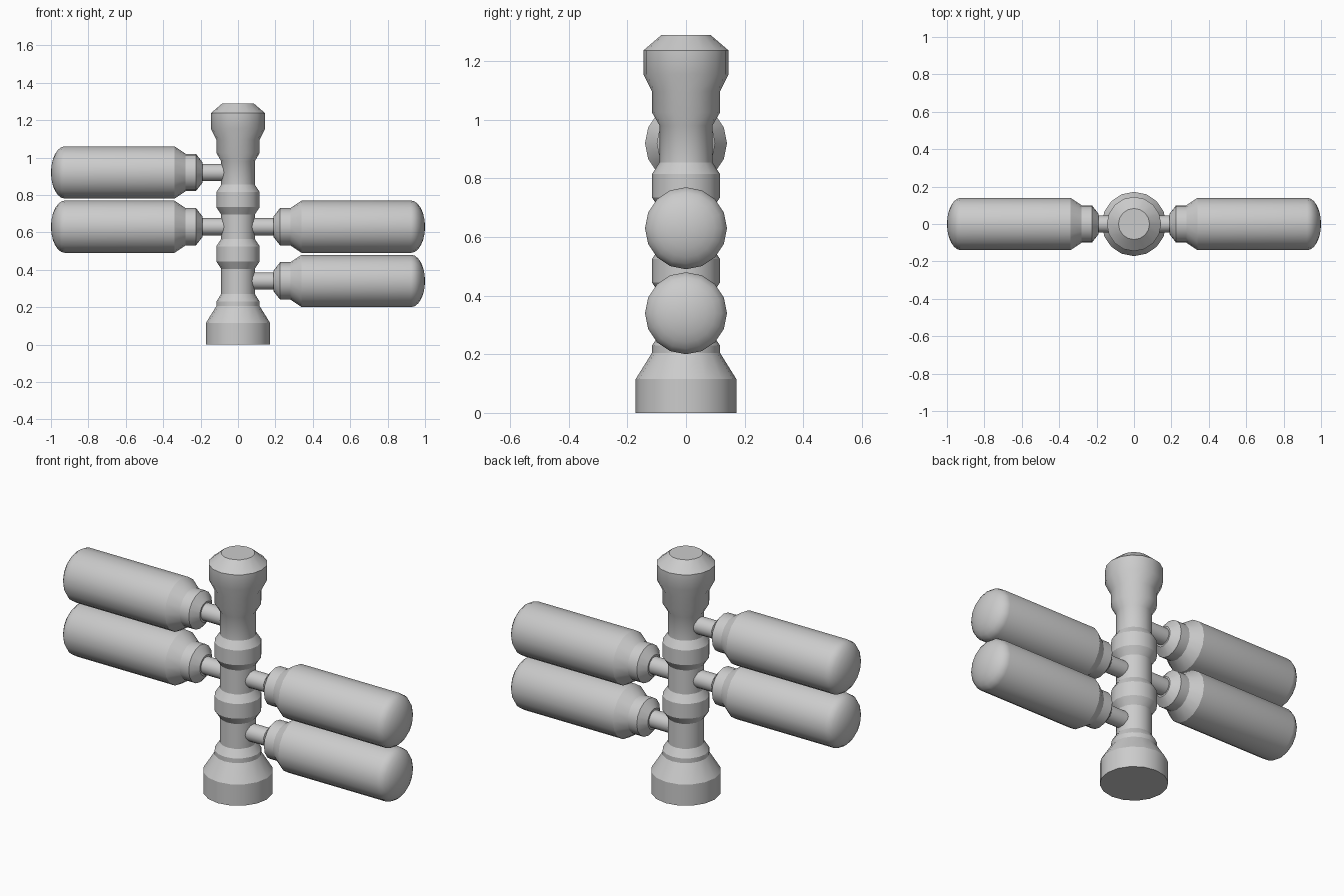
import bpy, bmesh
from math import sin, cos, pi, radians
from mathutils import Matrix

if "Cube" in bpy.data.objects:
    bpy.data.objects.remove(bpy.data.objects["Cube"])

SIDES = 16


def lathe(name, profile, matrix=Matrix()):
    """Closed solid of revolution around z from (radius, height) points."""
    bm = bmesh.new()
    rings = []
    for r, h in profile:
        if r == 0:
            rings.append([bm.verts.new((0, 0, h))] * SIDES)
        else:
            rings.append([bm.verts.new((r * cos(2 * pi * i / SIDES), r * sin(2 * pi * i / SIDES), h))
                          for i in range(SIDES)])
    for a, b in zip(rings, rings[1:]):
        for i in range(SIDES):
            j = (i + 1) % SIDES
            bm.faces.new(list(dict.fromkeys((a[i], a[j], b[j], b[i]))))
    for ring, (r, h) in ((rings[0], profile[0]), (rings[-1], profile[-1])):
        if r > 0:
            bm.faces.new(ring)
    bmesh.ops.transform(bm, matrix=matrix, verts=bm.verts)
    bmesh.ops.recalc_face_normals(bm, faces=bm.faces)
    mesh = bpy.data.meshes.new(name)
    bm.to_mesh(mesh)
    bm.free()
    obj = bpy.data.objects.new(name, mesh)
    bpy.context.collection.objects.link(obj)
    bpy.ops.object.select_all(action='DESELECT')
    obj.select_set(True)
    bpy.context.view_layer.objects.active = obj
    bpy.ops.object.shade_smooth_by_angle(angle=radians(30))
    return obj


# Central column: flared foot, two beads, wider capped head
SHAFT, BEAD = 0.09, 0.116
column = [(0.172, 0), (0.172, 0.115), (BEAD, 0.205), (BEAD, 0.23), (SHAFT, 0.27)]
for z in (0.485, 0.775):
    column += [(SHAFT, z - 0.08), (BEAD, z - 0.04), (BEAD, z + 0.04), (SHAFT, z + 0.08)]
column += [(SHAFT, 0.98), (BEAD, 1.025), (BEAD, 1.097), (0.145, 1.155), (0.145, 1.237), (0.083, 1.29)]
lathe("column", column)

# Side canisters: necked cylinders with a rounded outer end
canister = [(0.055, 0.19), (0.1, 0.225), (0.1, 0.28), (0.14, 0.34)]
canister += [(0.14 * cos(a * pi / 12), 0.925 + 0.075 * sin(a * pi / 12)) for a in range(6)]
canister += [(0, 1.0)]
rod = [(0.046, 0.05), (0.046, 0.2)]

for label, side, heights in (("left", -1, (0.63, 0.92)), ("right", 1, (0.34, 0.63))):
    for level, z in zip(("lower", "upper"), heights):
        m = Matrix.Translation((0, 0, z)) @ Matrix.Rotation(side * pi / 2, 4, 'Y')
        lathe(f"{label}_{level}_canister", canister, m)
        lathe(f"{label}_{level}_connecting_rod", rod, m)
